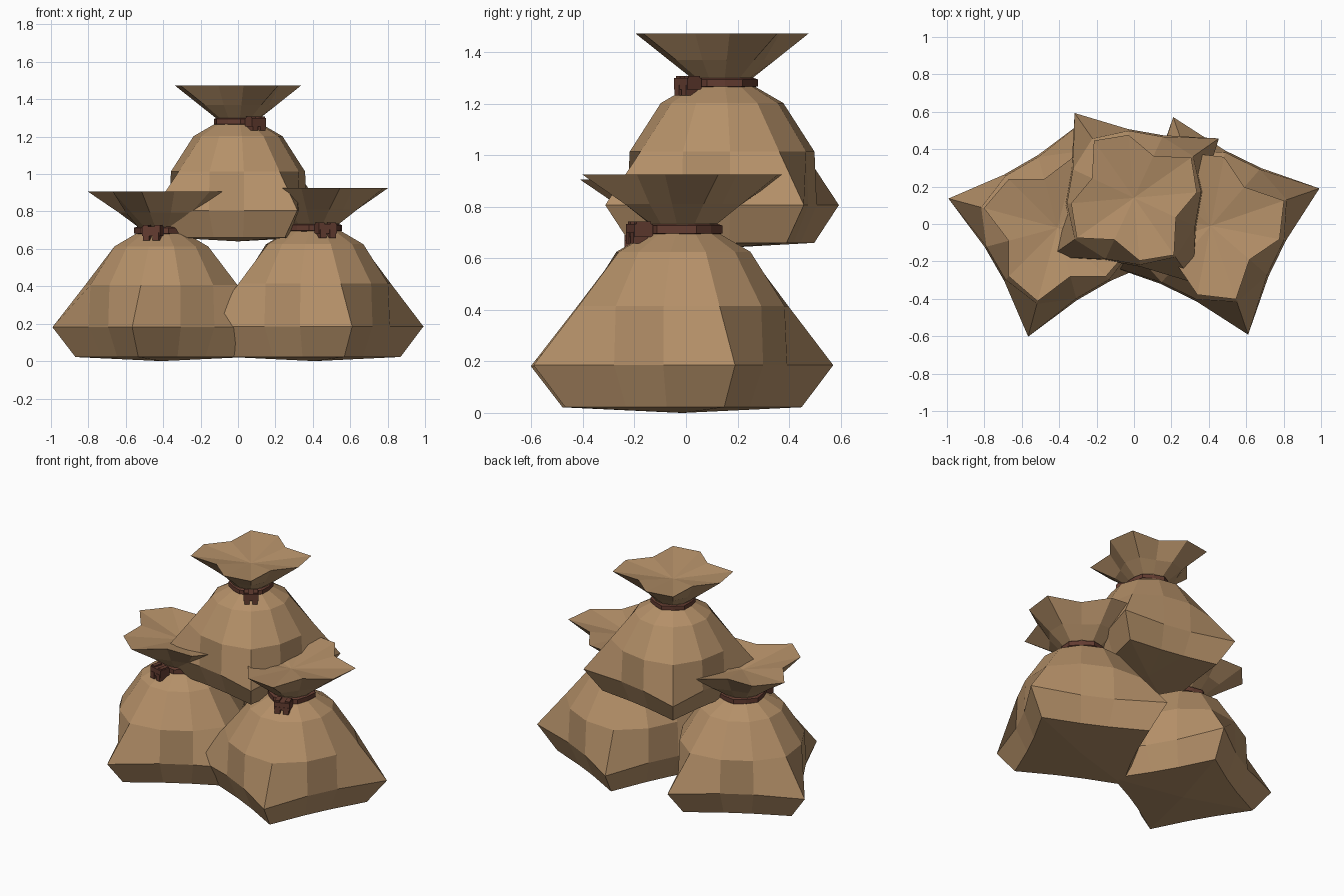
import bpy, bmesh, math
from mathutils import Matrix, Vector

if "Cube" in bpy.data.objects:
    bpy.data.objects.remove(bpy.data.objects["Cube"], do_unlink=True)


def material(name, rgb):
    m = bpy.data.materials.new(name)
    m.use_nodes = True
    m.diffuse_color = (*rgb, 1)
    m.node_tree.nodes["Principled BSDF"].inputs["Base Color"].default_value = (*rgb, 1)
    return m


BURLAP = material("burlap tan", (0.46, 0.28, 0.14))
CORD = material("cord brown", (0.125, 0.045, 0.03))
SIDES = 12

# Sack rings: height, then radius at a corner and at the two points after it
SACK = [
    (0.022, 0.485, 0.34, 0.34),
    (0.185, 0.615, 0.41, 0.41),
    (0.415, 0.43, 0.40, 0.40),
    (0.625, 0.265, 0.265, 0.265),
    (0.70, 0.135, 0.135, 0.135),
    (0.735, 0.135, 0.135, 0.135),
    (0.81, 0.24, 0.20, 0.23),
    (0.925, 0.415, 0.275, 0.375),
]


def add_rings(bm, rings):
    loops = []
    for z, *radii in rings:
        loop = []
        for i in range(SIDES):
            a, r = math.tau * i / SIDES, radii[i % len(radii)]
            loop.append(bm.verts.new((r * math.cos(a), r * math.sin(a), z)))
        loops.append(loop)
    return loops


def bridge(bm, low, high):
    for i in range(SIDES):
        j = (i + 1) % SIDES
        bm.faces.new((low[i], low[j], high[j], high[i]))


def fan(bm, loop, z):
    hub = bm.verts.new((0, 0, z))
    for i in range(SIDES):
        bm.faces.new((loop[i], loop[(i + 1) % SIDES], hub))


def finish(bm, name, mat, placement):
    bmesh.ops.recalc_face_normals(bm, faces=bm.faces)
    mesh = bpy.data.meshes.new(name)
    bm.to_mesh(mesh)
    bm.free()
    mesh.materials.append(mat)
    mesh.transform(placement)
    bpy.context.collection.objects.link(bpy.data.objects.new(name, mesh))


def box(bm, centre, size):
    m = Matrix.Translation(centre) @ Matrix.Diagonal((*size, 1))
    bmesh.ops.create_cube(bm, size=1, matrix=m)


def build_sack(label, location, turn, scale, knot_corner):
    placement = (Matrix.Translation(location)
                 @ Matrix.Rotation(math.radians(turn), 4, "Z")
                 @ Matrix.Scale(scale, 4))

    # Cloth body with four pulled corners and a flared, dished mouth
    bm = bmesh.new()
    loops = add_rings(bm, SACK)
    for low, high in zip(loops, loops[1:]):
        bridge(bm, low, high)
    fan(bm, loops[0], 0)
    fan(bm, loops[-1], 0.87)
    finish(bm, label + "_sack", BURLAP, placement)

    # Cord wrapped round the neck
    bm = bmesh.new()
    band = add_rings(bm, [(0.692, 0.135, 0.14), (0.697, 0.155, 0.143),
                          (0.727, 0.155, 0.143), (0.735, 0.13, 0.13)])
    for low, high in zip(band, band[1:] + band[:1]):
        bridge(bm, low, high)
    finish(bm, label + "_cord", CORD, placement)

    # Knot with two short hanging tails
    bm = bmesh.new()
    box(bm, Vector((0.18, 0, 0.708)), (0.075, 0.10, 0.05))
    for side in (-1, 1):
        box(bm, Vector((0.19, side * 0.027, 0.68)), (0.06, 0.034, 0.045))
        box(bm, Vector((0.18, side * 0.033, 0.735)), (0.06, 0.03, 0.014))
    spin = Matrix.Rotation(math.radians(90 * knot_corner), 4, "Z")
    finish(bm, label + "_knot", CORD, placement @ spin)


build_sack("right", (-0.41, -0.02, 0), -15, 0.98, 3)
build_sack("left", (0.41, -0.01, 0), 19, 1.0, 3)
build_sack("top", (0, 0.14, 0.64), 35, 0.9, 3)
